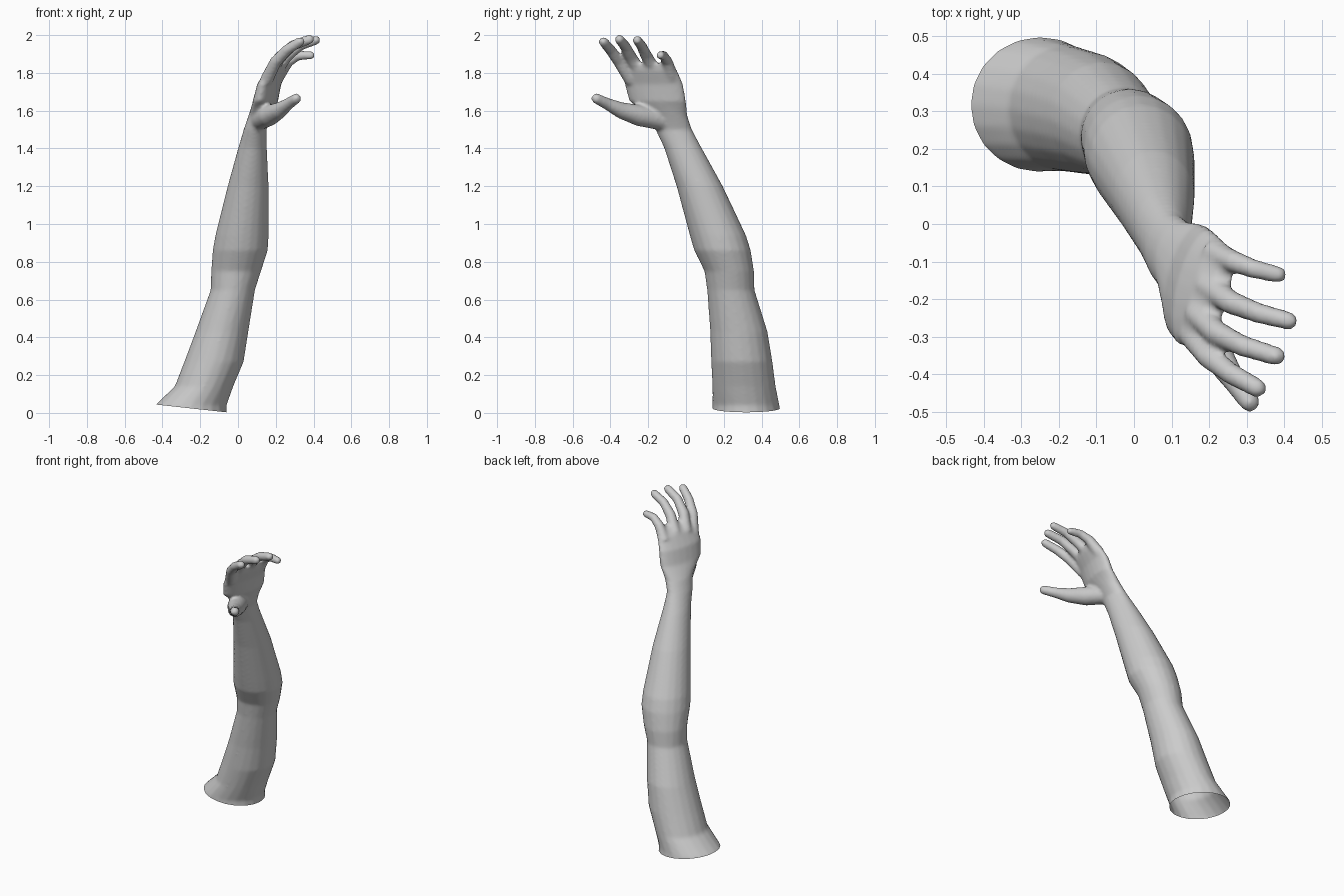
import bpy, bmesh, math
from mathutils import Vector

if "Cube" in bpy.data.objects:
    bpy.data.objects.remove(bpy.data.objects["Cube"])


def loft(bm, rings):
    """Closed skin over a list of rings of points."""
    rows = [[bm.verts.new(p) for p in ring] for ring in rings]
    n = len(rows[0])
    for a, b in zip(rows, rows[1:]):
        for i in range(n):
            j = (i + 1) % n
            bm.faces.new((a[i], a[j], b[j], b[i]))
    bm.faces.new(rows[0][::-1])
    bm.faces.new(rows[-1])


def section(x, y, z, half_y, half_x, turn=0.0, n=20):
    """Horizontal ellipse, turned about z."""
    u = Vector((math.sin(turn), math.cos(turn), 0))
    v = Vector((math.cos(turn), -math.sin(turn), 0))
    return [Vector((x, y, z)) + u * half_y * math.cos(k) + v * half_x * math.sin(k)
            for k in (2 * math.pi * i / n for i in range(n))]


def digit(bm, path, n=14):
    """Tapered tube through (x, y, z, radius) points with a rounded tip."""
    pts = [Vector(p[:3]) for p in path]
    rad = [p[3] for p in path]
    tangents = [(pts[min(i + 1, len(pts) - 1)] - pts[max(i - 1, 0)]).normalized()
                for i in range(len(pts))]
    t, tip, r = tangents[-1], pts[-1], rad[-1]
    for k in (0.4, 0.8, 1.15, 1.4):
        pts.append(tip + t * r * math.sin(k))
        rad.append(r * math.cos(k))
        tangents.append(t)
    rings = []
    for p, d, q in zip(pts, tangents, rad):
        rot = d.to_track_quat('Z', 'Y')
        rings.append([p + rot @ Vector((q * math.cos(a), q * math.sin(a), 0))
                      for a in (2 * math.pi * i / n for i in range(n))])
    loft(bm, rings)


bm = bmesh.new()

# Upper arm and forearm: z, x range, y range
arm = [(-.04, -.47, -.06, .135, .51), (.04, -.44, -.06, .14, .495),
       (.14, -.335, -.025, .14, .475), (.27, -.285, .03, .133, .458),
       (.43, -.225, .055, .128, .432), (.65, -.145, .09, .112, .363),
       (.75, -.142, .122, .098, .36), (.86, -.134, .158, .043, .343),
       (.94, -.12, .162, .02, .318), (1.2, -.055, .162, -.05, .195),
       (1.4, .0, .153, -.115, .085)]
rings = [section((x0 + x1) / 2, (y0 + y1) / 2, z, (y1 - y0) / 2, (x1 - x0) / 2)
         for z, x0, x1, y0, y1 in arm]

# Wrist and palm: centre, half width, half thickness, turn
palm = [(.09, -.065, 1.5, .097, .06, .1), (.115, -.09, 1.57, .1, .06, .2),
        (.145, -.15, 1.65, .155, .057, .25), (.165, -.17, 1.74, .16, .052, .25),
        (.2, -.185, 1.81, .145, .045, .25), (.225, -.195, 1.85, .1, .028, .25)]
rings += [section(*p) for p in palm]
loft(bm, rings)

# Fingers and thumb
digits = [
    [(.15, -.29, 1.76, .036), (.2, -.355, 1.86, .032), (.26, -.4, 1.922, .029), (.328, -.437, 1.965, .026)],
    [(.165, -.235, 1.79, .036), (.22, -.29, 1.88, .033), (.29, -.325, 1.945, .029), (.378, -.352, 1.977, .026)],
    [(.19, -.16, 1.8, .036), (.26, -.21, 1.89, .032), (.33, -.237, 1.946, .028), (.412, -.258, 1.973, .025)],
    [(.21, -.075, 1.78, .036), (.265, -.1, 1.86, .03), (.32, -.12, 1.893, .026), (.385, -.135, 1.893, .023)],
    [(.11, -.13, 1.55, .055), (.165, -.25, 1.575, .057), (.22, -.345, 1.602, .044),
     (.265, -.415, 1.635, .032), (.308, -.474, 1.664, .028)],
]
for path in digits:
    digit(bm, path)
bmesh.ops.recalc_face_normals(bm, faces=bm.faces[:])

mesh = bpy.data.meshes.new("arm")
bm.to_mesh(mesh)
bm.free()
obj = bpy.data.objects.new("arm", mesh)
bpy.context.collection.objects.link(obj)

# Fuse the parts into one soft skin
remesh = obj.modifiers.new("fuse", 'REMESH')
remesh.mode = 'VOXEL'
remesh.voxel_size = 0.01
soft = obj.modifiers.new("soften", 'SMOOTH')
soft.factor = 0.5
soft.iterations = 6
bpy.context.view_layer.objects.active = obj
obj.select_set(True)
for m in ("fuse", "soften"):
    bpy.ops.object.modifier_apply(modifier=m)

# Open, slightly slanted cut at the shoulder end
bm = bmesh.new()
bm.from_mesh(obj.data)
bmesh.ops.bisect_plane(bm, geom=bm.verts[:] + bm.edges[:] + bm.faces[:],
                       plane_co=(-.06, 0, .003), plane_no=(.11, 0, 1), clear_inner=True)
bm.to_mesh(obj.data)
bm.free()
bpy.ops.object.shade_smooth()
